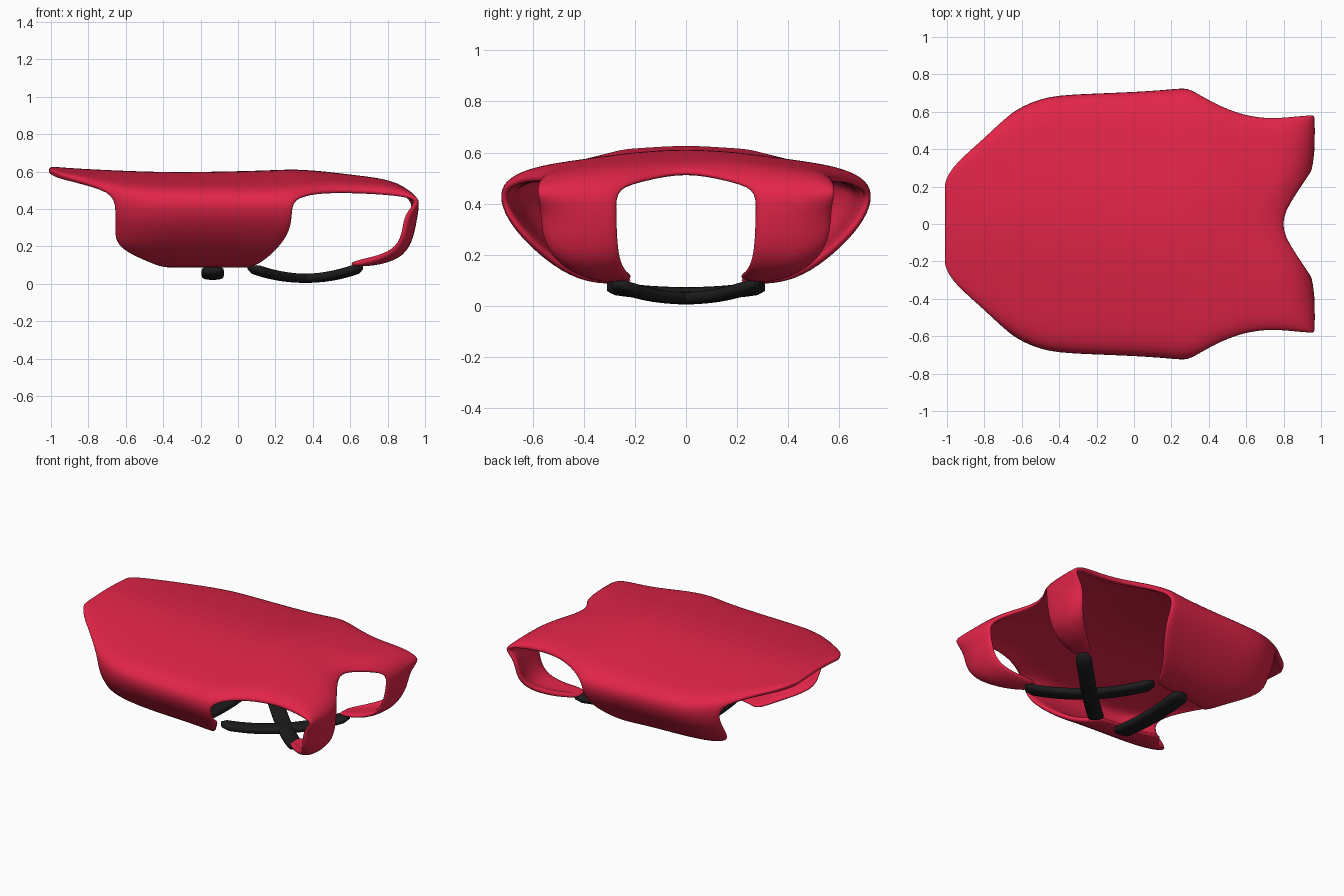
import bpy, bmesh, math
from mathutils import Vector

if "Cube" in bpy.data.objects:
    bpy.data.objects.remove(bpy.data.objects["Cube"])


def material(name, col):
    m = bpy.data.materials.new(name)
    m.diffuse_color = (*col, 1)
    m.use_nodes = True
    m.node_tree.nodes["Principled BSDF"].inputs["Base Color"].default_value = m.diffuse_color
    return m


red = material("red fabric", (0.76, 0.018, 0.065))
black = material("black strap", (0.012, 0.012, 0.013))


def finish(bm, name, mat):
    me = bpy.data.meshes.new(name)
    bm.to_mesh(me)
    bm.free()
    ob = bpy.data.objects.new(name, me)
    bpy.context.collection.objects.link(ob)
    me.materials.append(mat)
    for p in me.polygons:
        p.use_smooth = True
    return ob


def skin(bm, rows):
    for a, b in zip(rows, rows[1:]):
        for i in range(len(a) - 1):
            bm.faces.new((a[i], a[i + 1], b[i + 1], b[i]))


# Coat: half of the back panel, columns along x: (x, edge y, centre z, edge z)
cols = [(-1.01, .24, .63, .615), (-.96, .33, .624, .585), (-.81, .46, .615, .545),
        (-.67, .60, .61, .485), (-.5, .69, .603, .46), (-.3, .705, .60, .455),
        (0, .715, .605, .45), (.2, .73, .612, .45), (.295, .74, .615, .46),
        (.42, .66, .612, .50), (.58, .59, .60, .505), (.74, .57, .585, .50),
        (.89, .585, .57, .49), (1.0, .59, .545, .45)]
f = [0, .25, .45, .75, .92, 1]
drop = [0, .07, .2, .42, .62, 1]
drop_front = [0, .4, .8, .95, 1, 1]
neck_x = [.78, .87, .955, .98, .99, 1.0]

bm = bmesh.new()
grid = []
for n, (x, ye, zc, ze) in enumerate(cols):
    g = drop_front if n == len(cols) - 1 else drop
    col = []
    for j in range(6):
        px = x if x < .2 else .2 + (x - .2) * (neck_x[j] - .2) / .8
        col.append(bm.verts.new((px, ye * f[j], zc - (zc - ze) * g[j])))
    grid.append(col)
skin(bm, grid)

# Side flap, wrapping under the belly: (inset, z, x start, x end)
flank = range(3, 9)
rows = [[grid[n][5] for n in flank]]
for inset, z, x0, x1 in [(.02, .36, -.67, .29), (.085, .27, -.67, .28),
                         (.18, .18, -.66, .22), (.31, .095, -.46, .12), (.46, .08, -.40, .05)]:
    row = []
    for n in flank:
        t = (cols[n][0] + .67) / .965
        ye = cols[n][1] + (.05 if n == 3 and z < .2 else 0)
        row.append(bm.verts.new((x0 + (x1 - x0) * t, ye - inset, z)))
    rows.append(row)
skin(bm, rows)

# Chest panel below the neckline: inner, middle and outer points per level
levels = [((.955, .265, .37), (.965, .43, .36), (.91, .575, .37)),
          ((.935, .262, .24), (.945, .43, .25), (.90, .575, .27)),
          ((.88, .25, .155), (.90, .41, .145), (.86, .53, .18)),
          ((.77, .22, .105), (.77, .36, .095), (.75, .44, .125)),
          ((.60, .20, .095), (.60, .27, .085), (.60, .31, .095))]
rows = [grid[-1][2:]]
for a, b, c in levels:
    a, b, c = Vector(a), Vector(b), Vector(c)
    rows.append([bm.verts.new(a * (1 - t) * (1 - 2 * t) + b * 4 * t * (1 - t) + c * t * (2 * t - 1))
                 for t in (0, .5, .8, 1)])
skin(bm, rows)

# Normals outward
bmesh.ops.recalc_face_normals(bm, faces=bm.faces)
bm.normal_update()
bm.faces.ensure_lookup_table()
if bm.faces[20].normal.z < 0:
    bmesh.ops.reverse_faces(bm, faces=bm.faces)
coat = finish(bm, "coat", red)
mir = coat.modifiers.new("mirror", 'MIRROR')
mir.use_axis = (False, True, False)
sol = coat.modifiers.new("thickness", 'SOLIDIFY')
sol.thickness = .036
sol.offset = -1
sub = coat.modifiers.new("smooth", 'SUBSURF')
sub.levels = sub.render_levels = 2


# Padded straps with rounded ends, sagging along the middle
def strap(name, a, b, sag, width, height):
    a, b = Vector(a), Vector(b)
    side = Vector((-(b - a).y, (b - a).x, 0)).normalized()
    bm = bmesh.new()
    N, S = 20, 16
    rings = []
    for i in range(N + 1):
        t = i / N
        c = a.lerp(b, t) - Vector((0, 0, sag * 4 * t * (1 - t)))
        s = .55 if i in (0, N) else 1
        ring = []
        for k in range(S):
            u = 2 * math.pi * k / S
            cu, su = math.cos(u), math.sin(u)
            w = math.copysign(abs(cu) ** .7, cu) * width / 2 * s
            h = math.copysign(abs(su) ** .7, su) * height / 2 * s
            ring.append(bm.verts.new(c + side * w + Vector((0, 0, h))))
        rings.append(ring)
    skin(bm, [r + [r[0]] for r in rings])
    bm.faces.new(rings[0])
    bm.faces.new(rings[-1])
    bmesh.ops.recalc_face_normals(bm, faces=bm.faces)
    finish(bm, name, mat=black)


strap("belly_strap", (-.135, -.31, .072), (-.135, .31, .072), .025, .12, .052)
for s, name in ((1, "cross_strap_a"), (-1, "cross_strap_b")):
    strap(name, (.07, -.28 * s, .085), (.65, .28 * s, .085), .055, .10, .05)
